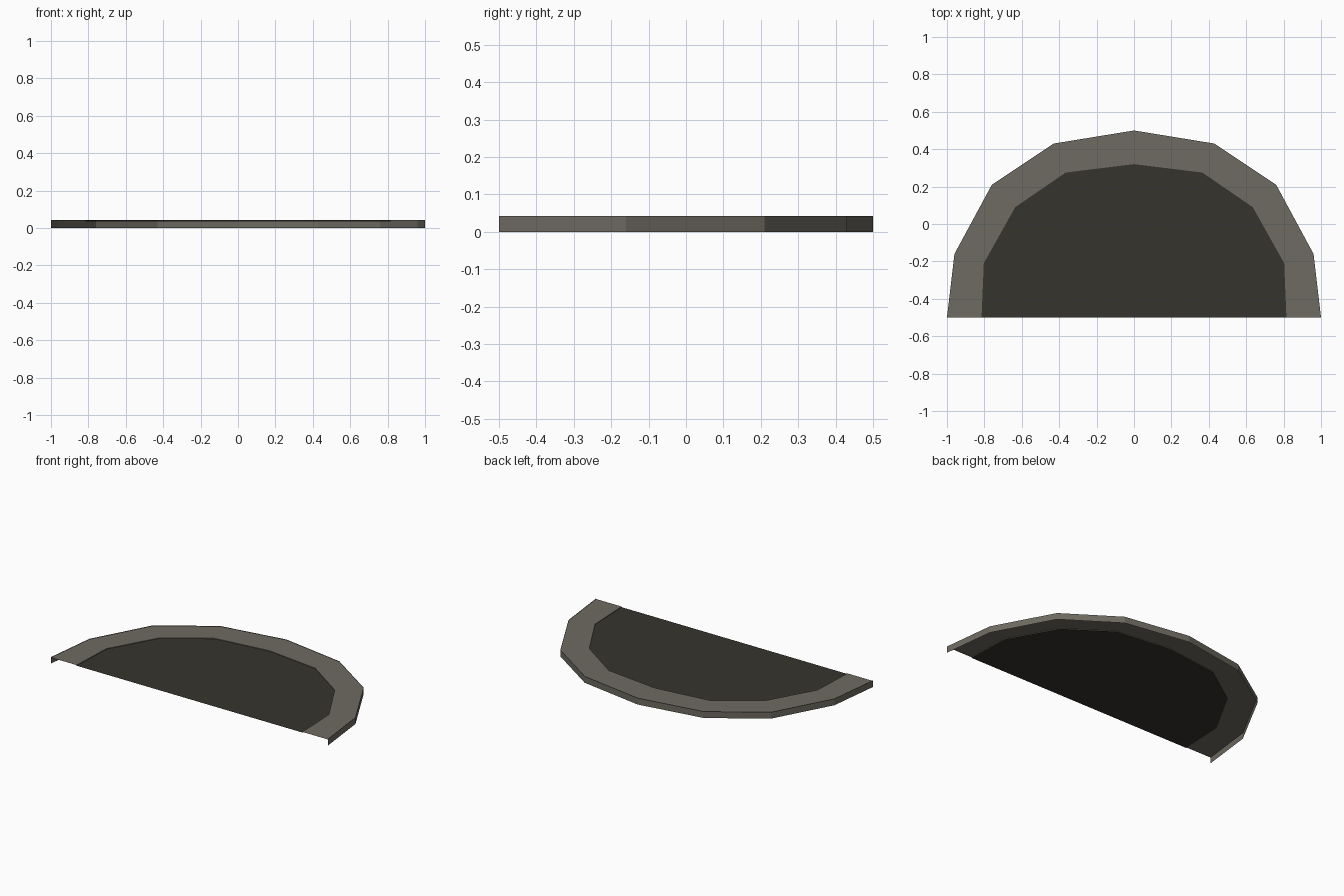
import bpy, bmesh

if "Cube" in bpy.data.objects:
    bpy.data.objects.remove(bpy.data.objects["Cube"])

def material(name, rgb):
    m = bpy.data.materials.new(name)
    m.diffuse_color = (*rgb, 1)
    m.use_nodes = True
    m.node_tree.nodes["Principled BSDF"].inputs["Base Color"].default_value = m.diffuse_color
    return m

STONE = material("warm grey stone", (0.155, 0.145, 0.120))
DARK = material("dark grey floor", (0.036, 0.034, 0.026))

def mirrored(half):
    """Right-hand half outline (front to back centre) -> full open arch."""
    return half + [(-x, y) for x, y in reversed(half[:-1])]

OUTER = mirrored([(1, -0.5), (0.96, -0.16), (0.76, 0.21), (0.43, 0.43), (0, 0.5)])
INNER = mirrored([(0.815, -0.5), (0.803, -0.21), (0.635, 0.09), (0.365, 0.275), (0, 0.32)])

def finish(name, bm, mat):
    me = bpy.data.meshes.new(name)
    bm.to_mesh(me)
    bm.free()
    me.materials.append(mat)
    ob = bpy.data.objects.new(name, me)
    bpy.context.collection.objects.link(ob)
    return ob

def strip(name, line_a, z_a, line_b, z_b, mat):
    """Band of quads between two arches."""
    bm = bmesh.new()
    a = [bm.verts.new((x, y, z_a)) for x, y in line_a]
    b = [bm.verts.new((x, y, z_b)) for x, y in line_b]
    for i in range(len(a) - 1):
        bm.faces.new((a[i], a[i + 1], b[i + 1], b[i]))
    return finish(name, bm, mat)

TOP, RING, FLOOR = 0.042, 0.039, 0.035

# Outer skirt, open at the front and underneath
strip("outer_wall", OUTER, 0, OUTER, TOP, STONE)
# Flat border and the small step down to the floor
strip("border_ring", OUTER, RING, INNER, RING, STONE)
strip("inner_step", INNER, FLOOR, INNER, RING, STONE)

# Dark half-round floor panel
bm = bmesh.new()
bm.faces.new([bm.verts.new((x, y, FLOOR)) for x, y in INNER])
finish("floor_panel", bm, DARK)
